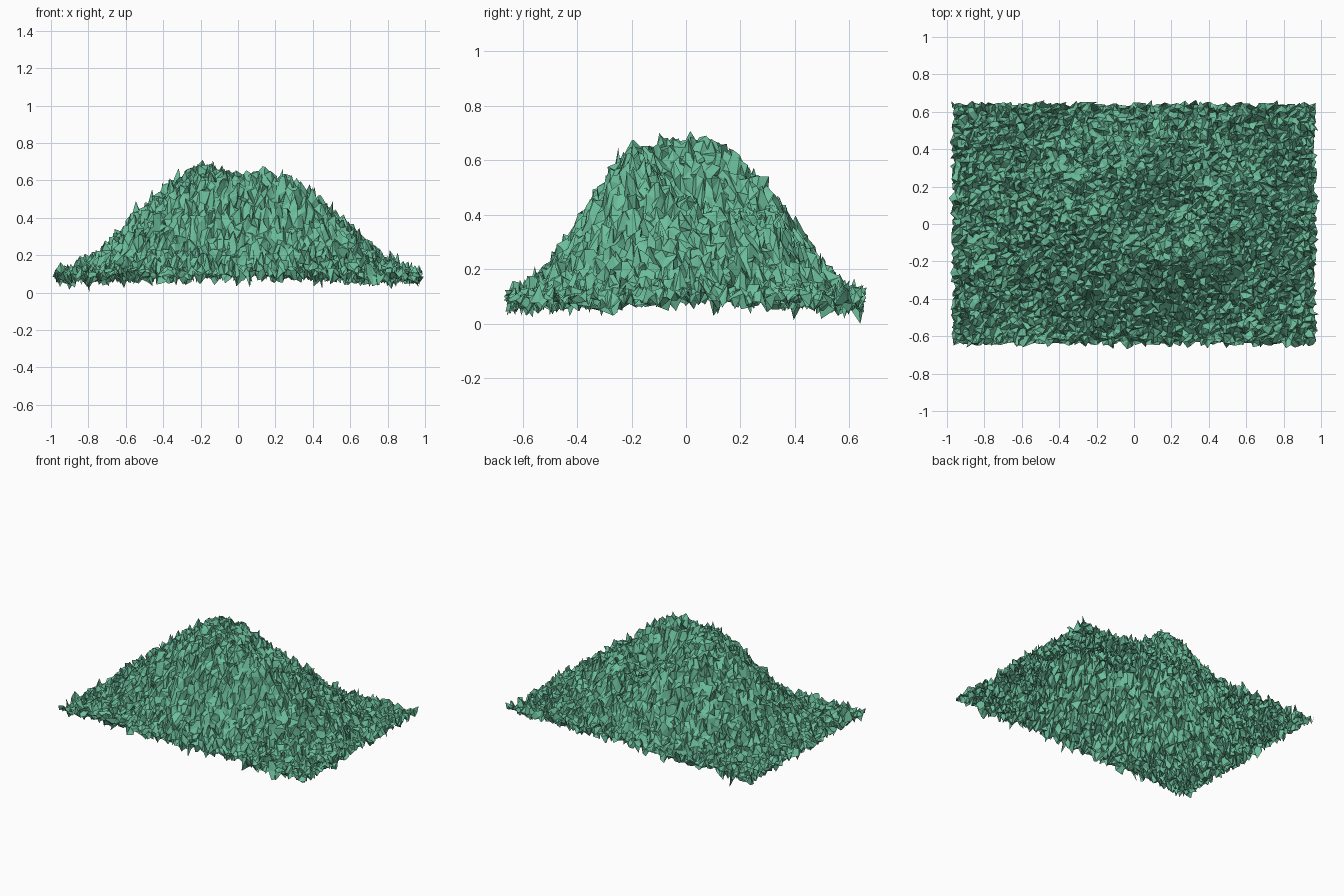
import bpy, bmesh, math, random

if "Cube" in bpy.data.objects:
    bpy.data.objects.remove(bpy.data.objects["Cube"])

random.seed(7)
HALF_X, HALF_Y = 0.97, 0.645    # sheet half sizes
NX, NY = 108, 72                # grid cells
BASE, PEAK = 0.09, 0.56


def bump(x, y, cx, cy, sx, sy):
    return math.exp(-((x - cx) / sx) ** 2 / 2 - ((y - cy) / sy) ** 2 / 2)


def hill_height(x, y):
    # broad dome that fades out at the sheet border
    rho = math.hypot(x, y / 0.67)
    t = min(max((1 - rho) / 0.85, 0), 1)
    z = BASE + PEAK * t * t * (3 - 2 * t)
    # crater set right of the summit, left summit and front rim
    z -= 0.36 * bump(x, y, 0.19, 0.06, 0.14, 0.14)
    z += 0.03 * bump(x, y, -0.2, 0.03, 0.1, 0.1)
    z += 0.13 * bump(x, y, 0.26, -0.19, 0.15, 0.08)
    return z


# rough hill: a fine grid raised into a mound, every point jittered
bm = bmesh.new()
bmesh.ops.create_grid(bm, x_segments=NX, y_segments=NY, size=1)
for v in bm.verts:
    x, y = v.co.x * HALF_X, v.co.y * HALF_Y
    z = hill_height(x, y) + random.gauss(0, 0.024)
    v.co = (x + random.gauss(0, 0.009), y + random.gauss(0, 0.009), max(z, 0.0))
bmesh.ops.triangulate(bm, faces=bm.faces[:])
bmesh.ops.reverse_faces(bm, faces=bm.faces[:])

mesh = bpy.data.meshes.new("rough_hill")
bm.to_mesh(mesh)
bm.free()
hill = bpy.data.objects.new("rough_hill", mesh)
bpy.context.collection.objects.link(hill)

# green ground colour
green = bpy.data.materials.new("ground_green")
green.diffuse_color = (0.15, 0.52, 0.33, 1)
green.use_nodes = True
green.node_tree.nodes["Principled BSDF"].inputs["Base Color"].default_value = green.diffuse_color
mesh.materials.append(green)
